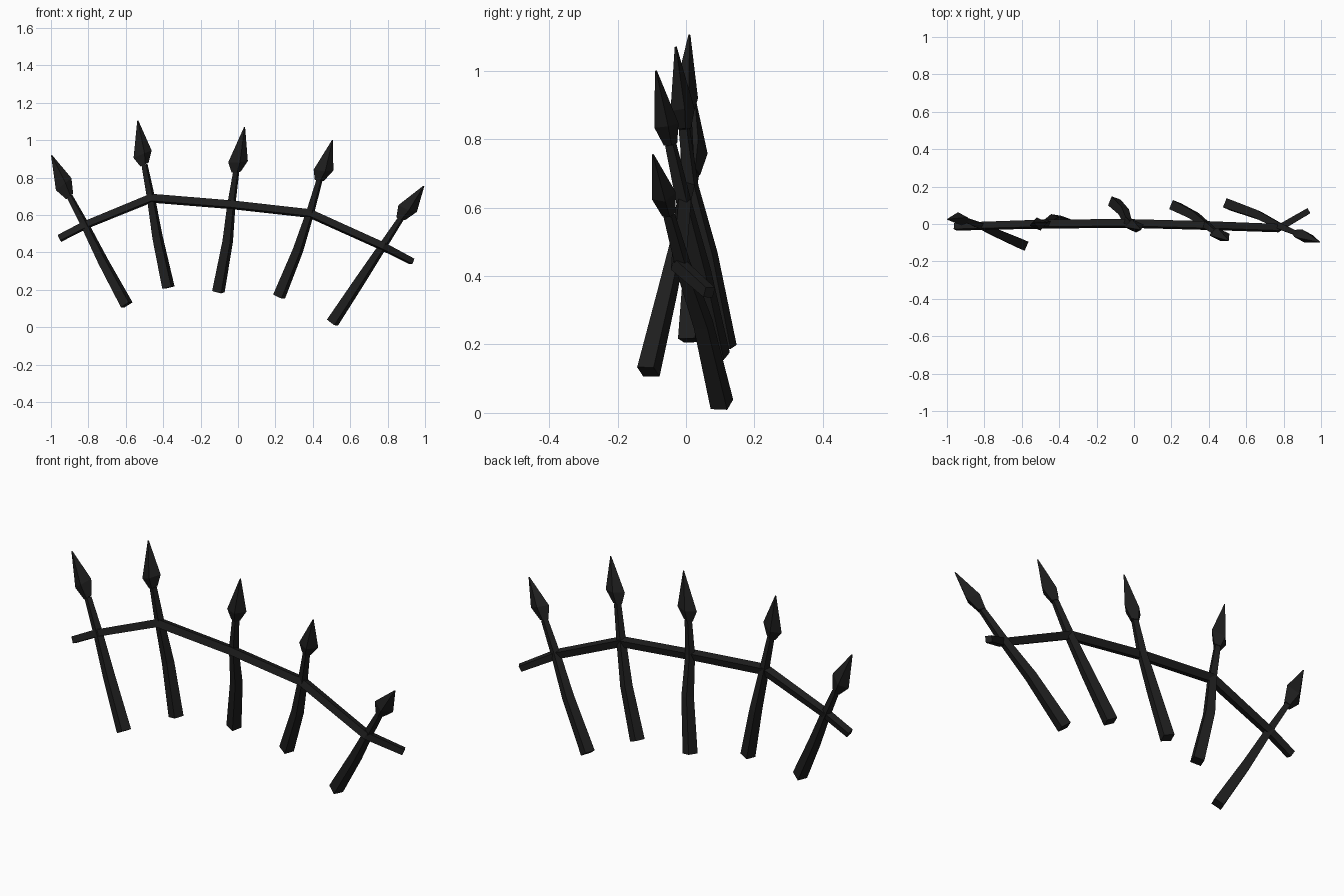
import bpy, math
from mathutils import Vector

if "Cube" in bpy.data.objects:
    bpy.data.objects.remove(bpy.data.objects["Cube"])

iron = bpy.data.materials.new("black iron")
iron.diffuse_color = (0.013, 0.013, 0.013, 1)
iron.use_nodes = True
iron.node_tree.nodes["Principled BSDF"].inputs["Base Color"].default_value = iron.diffuse_color


def loft(name, pts, radii, turn=0.0, sides=4, shear=0.0):
    """Skin a faceted tube along pts; radii are (across, depth) per point."""
    pts = [Vector(p) for p in pts]
    verts, faces = [], []
    for i, p in enumerate(pts):
        t = (pts[min(i + 1, len(pts) - 1)] - pts[max(i - 1, 0)]).normalized()
        u = Vector((0, 1, 0)).cross(t).normalized()
        v = t.cross(u)
        for k in range(sides):
            a = turn + k * math.tau / sides
            c, s = math.cos(a), math.sin(a)
            verts.append(p + u * c * radii[i][0] + v * s * radii[i][1]
                         + t * c * shear * radii[i][0])
    for i in range(len(pts) - 1):
        for k in range(sides):
            a, b = i * sides + k, i * sides + (k + 1) % sides
            faces.append((a, b, b + sides, a + sides))
    faces.append(tuple(reversed(range(sides))))
    n = len(verts)
    faces.append(tuple(range(n - sides, n)))
    me = bpy.data.meshes.new(name)
    me.from_pydata(verts, [], faces)
    me.materials.append(iron)
    ob = bpy.data.objects.new(name, me)
    bpy.context.collection.objects.link(ob)
    return ob


# each post: foot, bend, crossing, head base, head shoulder, tip
posts = [
    [(-.595, -.11, .12), (-.72, -.055, .35), (-.82, -.01, .55),
     (-.90, .022, .70), (-.932, .028, .765), (-.997, .025, .92)],
    [(-.372, .01, .212), (-.43, .025, .48), (-.465, .005, .69),
     (-.50, .0, .87), (-.51, 0, .925), (-.536, .01, 1.105)],
    [(-.105, .115, .19), (-.055, .065, .46), (-.035, .015, .66),
     (-.01, -.005, .83), (0, -.01, .885), (.035, -.03, 1.07)],
    [(.22, .095, .165), (.32, .045, .41), (.385, -.005, .61),
     (.435, -.045, .785), (.457, -.057, .84), (.505, -.088, 1.0)],
    [(.505, .105, .025), (.66, .05, .26), (.775, -.01, .435),
     (.87, -.05, .58), (.907, -.065, .635), (.993, -.097, .755)],
]
for i, p in enumerate(posts):
    loft(f"post_{i + 1}", p[:4],
         [(r, r) for r in (.037, .031, .024, .018)], turn=math.radians(25))
    loft(f"spearhead_{i + 1}", p[3:],
         [(.024, .02), (.052, .036), (.003, .003)],
         turn=math.radians(12), shear=.25)

# bent cross rail
loft("cross_rail",
     [(-.955, -.015, .475), (-.82, -.01, .545), (-.465, 0, .69), (-.035, .003, .655),
      (.385, -.008, .608), (.775, -.022, .432), (.93, .068, .352)],
     [(r, r) for r in (.024, .025, .028, .027, .027, .026, .022)],
     turn=math.radians(30))
